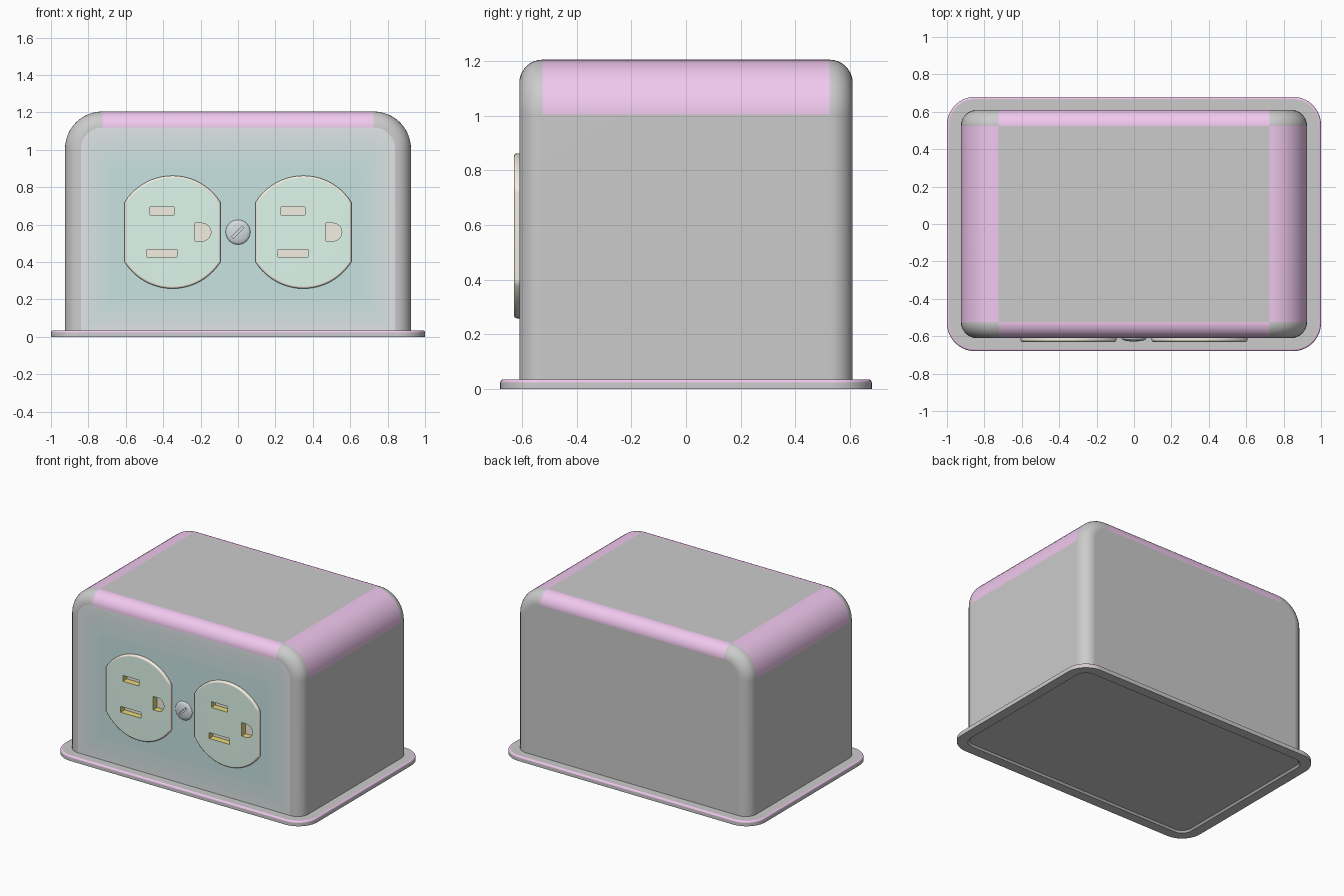
import bpy, bmesh
from math import sin, cos, pi, radians, acos

if "Cube" in bpy.data.objects:
    bpy.data.objects.remove(bpy.data.objects["Cube"])


def mat(name, rgb):
    m = bpy.data.materials.new(name)
    m.diffuse_color = (*rgb, 1)
    m.use_nodes = True
    m.node_tree.nodes["Principled BSDF"].inputs["Base Color"].default_value = m.diffuse_color
    return m


GREY, TEAL = (0.8, 0.8, 0.8), (0.57, 0.77, 0.76)
grey = mat("grey", GREY)
pink = mat("pink", (0.88, 0.58, 0.86))
green = mat("pale_green", (0.74, 0.93, 0.84))
cream = mat("cream", (0.9, 0.86, 0.76))
gold = mat("gold", (0.82, 0.7, 0.2))
STEPS = 8
blend = [mat(f"teal_{k}", [a + (b - a) * (k / STEPS) ** 0.8 for a, b in zip(GREY, TEAL)])
         for k in range(1, STEPS + 1)]


def arc(cx, cy, r, a0, a1, n):
    return [(cx + r * cos(radians(a0 + (a1 - a0) * k / n)),
             cy + r * sin(radians(a0 + (a1 - a0) * k / n))) for k in range(n + 1)]


def add_loop(bm, pts):
    return [bm.verts.new(p) for p in pts]


def bridge(bm, a, b, pick=lambda j: 0):
    n = len(a)
    for j in range(n):
        k = (j + 1) % n
        bm.faces.new((a[j], a[k], b[k], b[j])).material_index = pick(j)


def fill(bm, loops, index):
    # flat front-facing fill of an outer loop with holes
    edges = []
    for lp in loops:
        for j in range(len(lp)):
            pair = (lp[j - 1], lp[j])
            edges.append(bm.edges.get(pair) or bm.edges.new(pair))
    out = bmesh.ops.triangle_fill(bm, use_beauty=True, edges=edges, normal=(0, -1, 0))
    for g in out["geom"]:
        if isinstance(g, bmesh.types.BMFace):
            g.material_index = index


def finish(bm, name, mats, weighted=True):
    bmesh.ops.recalc_face_normals(bm, faces=bm.faces[:])
    me = bpy.data.meshes.new(name)
    bm.to_mesh(me)
    bm.free()
    ob = bpy.data.objects.new(name, me)
    bpy.context.collection.objects.link(ob)
    for m in mats:
        me.materials.append(m)
    bpy.ops.object.select_all(action='DESELECT')
    ob.select_set(True)
    bpy.context.view_layer.objects.active = ob
    bpy.ops.object.shade_smooth_by_angle(angle=radians(35))
    if weighted:
        ob.modifiers.new("normals", 'WEIGHTED_NORMAL').keep_sharp = True
    return ob


CZ, SOCKETS = 0.56, (-0.35, 0.35)


def socket_outline(cx, y, d=0.0):
    # circle with both sides cut flat
    r, hw = 0.302 - d, 0.257 - d
    t = acos(hw / r) * 180 / pi
    pts = arc(cx, CZ, r, t, 180 - t, 20) + arc(cx, CZ, r, 180 + t, 360 - t, 20)
    return [(x, y, z) for x, z in pts]


# body: arched profile lofted from back to front with rounded rims
N, F, HW, TOP, R, Y = 12, 0.085, 0.925, 1.205, 0.2, 0.61


def body_loop(y, hw, z0, z1, r):
    pts = [(-hw, z0), (hw, z0)] + arc(hw - r, z1 - r, r, 0, 90, N) + arc(r - hw, z1 - r, r, 90, 180, N)
    return [(x, y, z) for x, z in pts]


bm = bmesh.new()
rim = []
for k in range(9):
    a = pi / 2 * k / 8
    rim.append((Y - F + F * cos(a), F * (1 - sin(a))))
rim += [(-y, d) for y, d in reversed(rim)]
loops = [add_loop(bm, body_loop(y, HW - d, 0.02, TOP - d, R - d)) for y, d in rim]
for i in range(len(loops) - 1):
    if i == 8:
        pick = lambda j: int(2 <= j <= N + 1 or N + 3 <= j <= 2 * N + 2)
    else:
        pick = lambda j: int(j == N + 2)
    bridge(bm, loops[i], loops[i + 1], pick)
bm.faces.new(loops[0])

# front face: rings fading to teal, then a panel with socket openings
last = loops[-1]
for k in range(1, STEPS + 1):
    t = k / STEPS
    ring = add_loop(bm, body_loop(-Y, 0.84 - 0.21 * t, 0.02 + 0.22 * t, 1.12 - 0.24 * t, 0.115 - 0.065 * t))
    bridge(bm, last, ring, lambda j: k + 1)
    last = ring
fill(bm, [last] + [add_loop(bm, socket_outline(cx, -Y)) for cx in SOCKETS], STEPS + 1)
finish(bm, "housing", [grey, pink] + blend)


# base flange with rounded top edge and shallow recess underneath
def flange_loop(z, d):
    hx, hy, r = 1 - d, 0.68 - d, 0.15 - d
    pts = []
    for sx, sy, a in ((1, 1, 0), (-1, 1, 90), (-1, -1, 180), (1, -1, 270)):
        pts += arc(sx * (hx - r), sy * (hy - r), r, a, a + 90, 10)
    return [(x, y, z) for x, y in pts]


bm = bmesh.new()
section = [(0.012, 0.082), (0, 0.07), (0, 0), (0.023, 0)]
section += [(0.023 + 0.012 * sin(pi / 8 * k), 0.012 * (1 - cos(pi / 8 * k))) for k in range(1, 5)]
loops = [add_loop(bm, flange_loop(z, d)) for z, d in section]
for i in range(len(loops) - 1):
    bridge(bm, loops[i], loops[i + 1], lambda j: int(i >= 3))
bm.faces.new(loops[0])
bm.faces.new(loops[-1])
finish(bm, "base_flange", [grey, pink])


# sockets: raised faces with two blade slots and a D-shaped ground hole
def slot(x0, x1, zc, h=0.021):
    return [(x0, zc - h), (x1, zc - h), (x1, zc + h), (x0, zc + h)]


HOLES = [slot(-0.12, 0.008, 0.113), slot(-0.137, 0.024, -0.113),
         [(0.12, -0.048)] + arc(0.157, 0, 0.048, -90, 90, 14) + [(0.12, 0.048)]]
for side, cx in zip(("left", "right"), SOCKETS):
    bm = bmesh.new()
    section = [(-0.56, 0), (-0.618, 0)]
    section += [(-0.618 - 0.012 * sin(pi / 8 * k), 0.012 * (1 - cos(pi / 8 * k))) for k in range(1, 5)]
    loops = [add_loop(bm, socket_outline(cx, y, d)) for y, d in section]
    for a, b in zip(loops, loops[1:]):
        bridge(bm, a, b, lambda j: 1)
    bm.faces.new(loops[0]).material_index = 1
    mouths = []
    for hole in HOLES:
        mouth, floor = (add_loop(bm, [(cx + x, y, CZ + z) for x, z in hole]) for y in (-0.63, -0.585))
        bridge(bm, mouth, floor, lambda j: 2)
        bm.faces.new(floor).material_index = 1
        mouths.append(mouth)
    fill(bm, [loops[-1]] + mouths, 0)
    finish(bm, f"socket_{side}", [green, cream, gold])

# centre screw: domed head with a diagonal driver slot
bm = bmesh.new()
section = [(-0.59, 0.066), (-0.612, 0.066)]
section += [(-0.612 - 0.016 * sin(pi / 12 * k), 0.066 * cos(pi / 12 * k)) for k in range(1, 6)]
loops = [add_loop(bm, [(x, y, z) for x, z in arc(0, CZ, r, 0, 348.75, 31)]) for y, r in section]
for a, b in zip(loops, loops[1:]):
    bridge(bm, a, b)
bm.faces.new(loops[0])
bm.faces.new(loops[-1])
screw = finish(bm, "screw_head", [mat("screw_tint", (0.66, 0.72, 0.76))], weighted=False)

bpy.ops.mesh.primitive_cube_add(size=1, location=(0, -0.63, CZ), rotation=(0, radians(-45), 0))
cutter = bpy.context.object
cutter.name = "screw_slot_cutter"
cutter.scale = (0.08, 0.03, 0.013)
cutter.hide_render = True
cutter.hide_set(True)
cut = screw.modifiers.new("slot", 'BOOLEAN')
cut.operation, cut.object, cut.solver = 'DIFFERENCE', cutter, 'EXACT'
